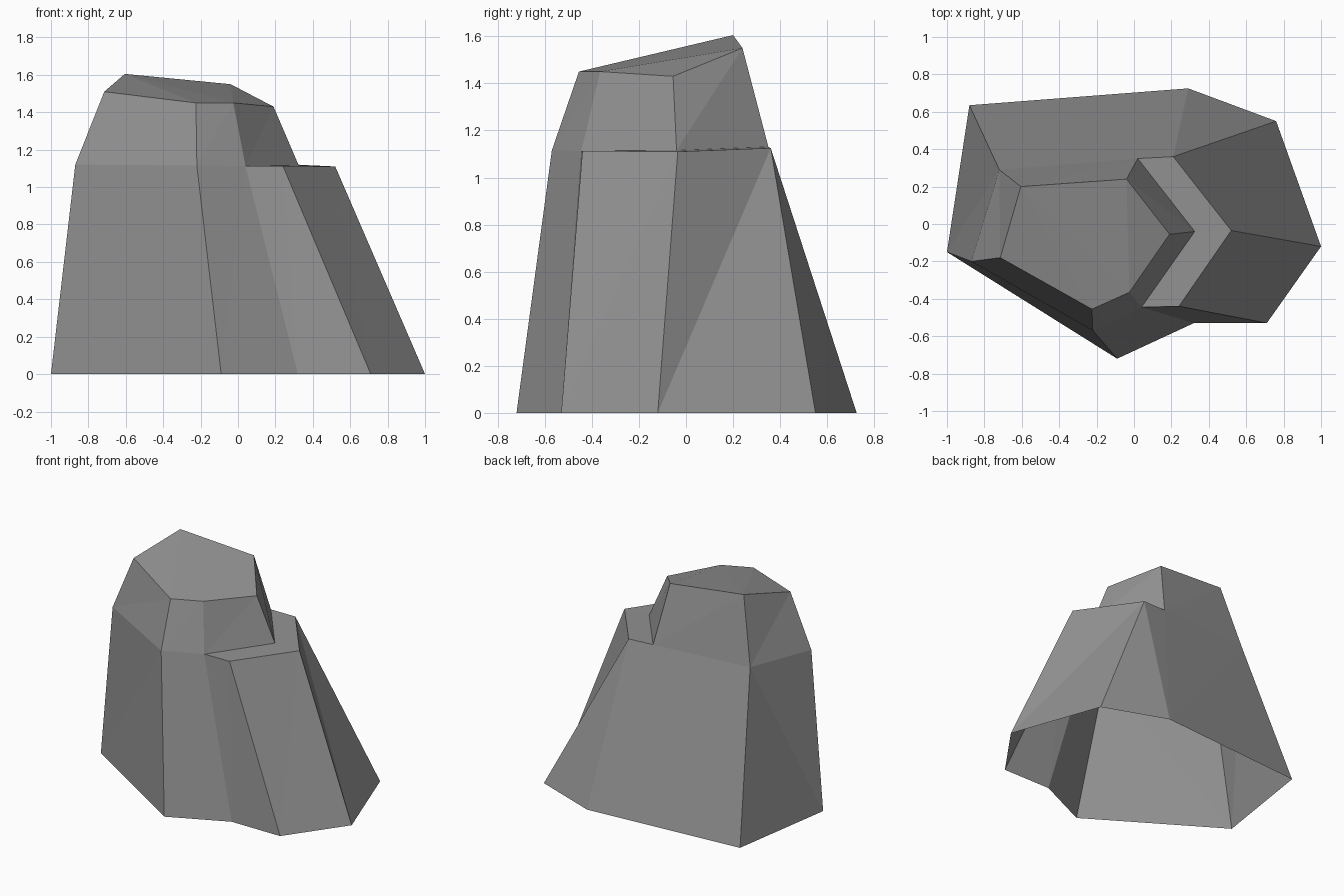
import bpy
import bmesh

old = bpy.data.objects.get("Cube")
if old:
    bpy.data.objects.remove(old, do_unlink=True)

# Single stone colour
stone = bpy.data.materials.new("stone_grey")
stone.use_nodes = True
grey = (0.29, 0.29, 0.29, 1)
stone.diffuse_color = grey
stone.node_tree.nodes["Principled BSDF"].inputs["Base Color"].default_value = grey

bm = bmesh.new()


def ring(points):
    return [bm.verts.new(p) for p in points]


def band(low, high, flipped=()):
    """Join two rings with triangle pairs; flipped lists spans whose crease leans back."""
    n = len(low)
    for i in range(n):
        a, b, c, d = low[i], low[(i + 1) % n], high[(i + 1) % n], high[i]
        if i in flipped:
            tris = (a, b, d), (b, c, d)
        else:
            tris = (a, b, c), (a, c, d)
        for t in tris:
            bm.faces.new(t)


# Cross-sections of the rock, anticlockwise from its right side
foot = ring([(x, y, 0) for x, y in (
    (-1, -.15), (-.09, -.72), (.32, -.53), (.71, -.53),
    (1, -.12), (.76, .55), (.29, .725), (-.88, .635))])
shoulder = ring([
    (-.87, -.2, 1.12), (-.22, -.57, 1.115), (.04, -.445, 1.113), (.24, -.44, 1.113),
    (.52, -.035, 1.11), (.21, .36, 1.125), (.02, .35, 1.13), (-.72, .29, 1.14)])
notch = bm.verts.new((.325, -.04, 1.115))
crown = ring([
    (-.715, -.18, 1.51), (-.225, -.455, 1.45), (-.025, -.365, 1.45),
    (.19, -.055, 1.43), (-.04, .24, 1.55), (-.605, .2, 1.605)])

# Lower flanks, open underneath
band(foot, shoulder, flipped=(5, 7))

# Upper block rises from the shoulder, stepping in at the notch
neck = shoulder[:3] + [notch] + shoulder[6:]
band(neck, crown)

# Ledge on the left side
_, _, c, d, e, f, g, _ = shoulder
bm.faces.new((c, d, e, notch))
bm.faces.new((notch, e, f, g))

# Sloping facets on top
a, b, c, d, e, f = crown
for facet in ((a, b, f), (b, c, f), (c, e, f), (c, d, e)):
    bm.faces.new(facet)

mesh = bpy.data.meshes.new("rock")
bm.to_mesh(mesh)
bm.free()
mesh.materials.append(stone)
rock = bpy.data.objects.new("rock", mesh)
bpy.context.collection.objects.link(rock)
